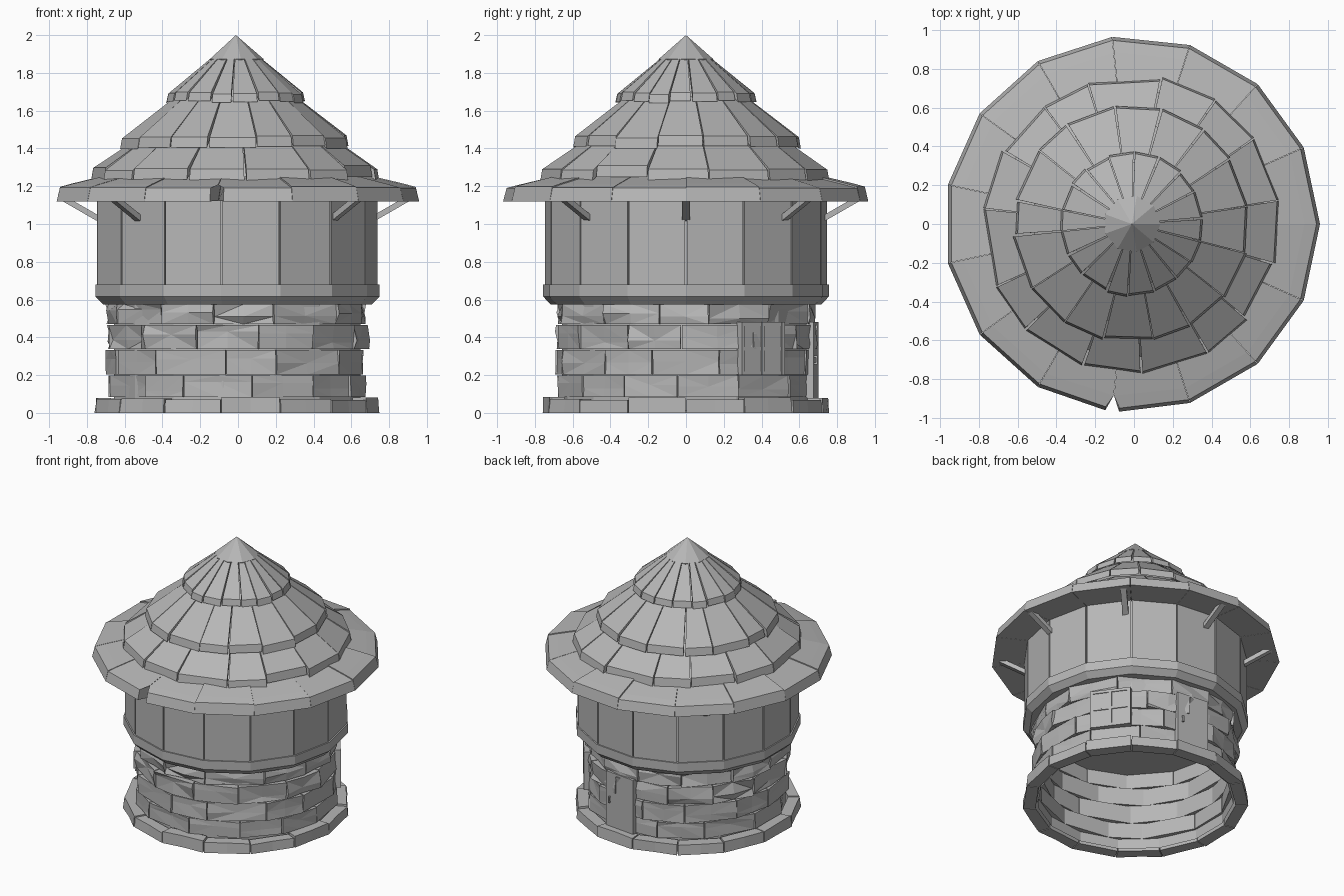
import bpy, bmesh, math, random
from mathutils import Vector, Matrix

random.seed(4)
cube = bpy.data.objects.get("Cube")
if cube:
    bpy.data.objects.remove(cube)

GREY = (0.47, 0.47, 0.47, 1)
mat = bpy.data.materials.new("plain_grey")
mat.use_nodes = True
mat.diffuse_color = GREY
mat.node_tree.nodes["Principled BSDF"].inputs["Base Color"].default_value = GREY

SIDES = 15
STEP = math.tau / SIDES
SHIFT = -0.011


def finish(name, bm):
    """Turn a bmesh into a flat shaded object."""
    bmesh.ops.recalc_face_normals(bm, faces=bm.faces)
    mesh = bpy.data.meshes.new(name)
    bm.to_mesh(mesh)
    bm.free()
    mesh.materials.append(mat)
    ob = bpy.data.objects.new(name, mesh)
    ob.location.x = SHIFT
    bpy.context.collection.objects.link(ob)
    return ob


def polar(a, r, z):
    return Vector((r * math.cos(a), r * math.sin(a), z))


def wedge(bm, a0, a1, profile, gap=0.003, flare=(0, 0), cuts=1, rough=0):
    """Block between two angles; profile is a closed (radius, height) loop.
    Flare widens the gaps at the outer edge, rough jitters the outer face."""
    outer = max(r for r, z in profile) - 0.03
    rows = []
    for i in range(cuts + 1):
        row = []
        for r, z in profile:
            g0, g1 = (gap + f * (r > outer) for f in flare)
            start = polar(a0 + g0 / r, r, z)
            end = polar(a1 - g1 / r, r, z)
            p = start.lerp(end, i / cuts)
            if rough and r > outer:
                p += polar(math.atan2(p.y, p.x), random.uniform(-rough, rough), 0)
            row.append(bm.verts.new(p))
        rows.append(row)
    n = len(profile)
    for a, b in zip(rows, rows[1:]):
        for j in range(n):
            k = (j + 1) % n
            bm.faces.new((a[j], a[k], b[k], b[j]))
    bm.faces.new(rows[0])
    bm.faces.new(rows[-1])


def box(bm, size, matrix):
    bmesh.ops.create_cube(bm, size=1, matrix=matrix @ Matrix.Diagonal((*size, 1)))


def frustum(bm, r0, r1, z0, z1, sides=SIDES, caps=True):
    """Cone section with one corner on the x axis."""
    ret = bmesh.ops.create_cone(bm, cap_ends=caps, segments=sides, radius1=r0, radius2=r1,
                                depth=z1 - z0)
    first = min(ret["verts"], key=lambda v: (v.co.z, abs(math.atan2(v.co.y, v.co.x))))
    turn = -math.atan2(first.co.y, first.co.x)
    move = Matrix.Translation((0, 0, (z0 + z1) / 2)) @ Matrix.Rotation(turn, 4, "Z")
    bmesh.ops.transform(bm, matrix=move, verts=ret["verts"])


# Foundation ring
bm = bmesh.new()
for k in range(SIDES):
    top = 0.08 + random.uniform(-0.015, 0.005)
    wedge(bm, k * STEP, (k + 1) * STEP, [(0.675, 0), (0.76, 0), (0.755, top), (0.675, top)],
          cuts=2, rough=0.005)
finish("foundation_ring", bm)

# Stone courses: bottom, top, radius, roughness
courses = [(0.08, 0.2, 0.684, 0.004), (0.2, 0.335, 0.69, 0.006),
           (0.335, 0.467, 0.694, 0.014), (0.467, 0.578, 0.686, 0.018)]
BLOCKS = 13
for c, (z0, z1, r, rough) in enumerate(courses):
    bm = bmesh.new()
    seams = [(k + 0.5 * (c % 2) + random.uniform(-0.15, 0.15)) * math.tau / BLOCKS
             for k in range(BLOCKS)]
    seams.append(seams[0] + math.tau)
    for a0, a1 in zip(seams, seams[1:]):
        out = r + random.uniform(-0.005, 0.005)
        wedge(bm, a0, a1, [(0.645, z0 + 0.003), (out, z0 + 0.003),
                           (out, (z0 + z1) / 2 + random.uniform(-0.03, 0.03)),
                           (out, z1 - 0.003), (0.645, z1 - 0.003)], cuts=2, rough=rough)
    bmesh.ops.triangulate(bm, faces=bm.faces)
    finish(f"stone_course_{c + 1}", bm)

# Mortar behind the stones
bm = bmesh.new()
frustum(bm, 0.66, 0.66, 0.01, 0.58, caps=False)
finish("mortar_core", bm)

# Floor slab with a chamfered underside
bm = bmesh.new()
frustum(bm, 0.72, 0.76, 0.575, 0.615)
frustum(bm, 0.76, 0.76, 0.615, 0.68)
finish("floor_slab", bm)

# Upper wall panels with a core behind the joints
bm = bmesh.new()
for k in range(SIDES):
    wedge(bm, k * STEP, (k + 1) * STEP,
          [(0.7, 0.675), (0.75, 0.675), (0.75, 1.16), (0.7, 1.16)], 0.004)
frustum(bm, 0.735, 0.735, 0.67, 1.16)
finish("upper_wall_panels", bm)

# Roof core that closes the gaps between shingles
bm = bmesh.new()
frustum(bm, 0.74, 0.54, 1.16, 1.38)
frustum(bm, 0.54, 0.1, 1.38, 1.84)
finish("roof_core", bm)

# Eave: one board per side, with a notch at the front
bm = bmesh.new()
notch = {10: (0, 0.035), 11: (0.035, 0)}
for k in range(SIDES):
    z = random.uniform(-0.005, 0.005)
    wedge(bm, k * STEP, (k + 1) * STEP,
          [(0.7, 1.13), (0.89, 1.123), (0.97, 1.12), (0.952, 1.193 + z),
           (0.89, 1.21 + z), (0.7, 1.255 + z)], 0.0008, notch.get(k, (0, 0)))
finish("roof_eave", bm)

# Shingle tiers: count, inner radius and height, outer radius, edge bottom and top
tiers = [("lower", 15, 0.52, 1.455, 0.765, 1.235, 1.295),
         ("middle", 16, 0.32, 1.675, 0.61, 1.405, 1.46),
         ("upper", 18, 0.1, 1.905, 0.37, 1.645, 1.69)]
for name, count, r_in, z_in, r_out, z_low, z_top in tiers:
    bm = bmesh.new()
    step = math.tau / count
    seams = [(k + 0.4 + random.uniform(-0.14, 0.14)) * step for k in range(count)]
    seams.append(seams[0] + math.tau)
    for a0, a1 in zip(seams, seams[1:]):
        d = random.uniform(-0.02, 0.015) * r_out
        lift = random.uniform(-0.006, 0.006) - d * 0.7
        wedge(bm, a0, a1, [(r_in, z_in - 0.05), (r_out + d, z_low + lift),
                           (r_out + d - 0.01, z_top + lift), (r_in, z_in)],
              0.002, (0, random.uniform(0, 0.01)))
    finish(f"{name}_shingles", bm)

# Roof cap
bm = bmesh.new()
frustum(bm, 0.135, 0.147, 1.85, 1.873, 9)
frustum(bm, 0.147, 0, 1.873, 2.0, 9)
finish("roof_cap", bm)

# Braces under the eave
bm = bmesh.new()
for deg in (0, 45, 90, 135, 180, 225, 315):
    a = math.radians(deg)
    lo, hi = polar(a, 0.73, 1.03), polar(a, 0.93, 1.145)
    tilt = math.atan2(hi.z - lo.z, 0.2)
    m = (Matrix.Translation((lo + hi) / 2) @ Matrix.Rotation(a, 4, "Z")
         @ Matrix.Rotation(-tilt, 4, "Y"))
    box(bm, ((hi - lo).length, 0.04, 0.03), m)
finish("eave_braces", bm)


def on_wall(deg, r, z):
    """Frame on the wall: x outward, y along the wall, z up."""
    a = math.radians(deg)
    return Matrix.Translation(polar(a, r, z)) @ Matrix.Rotation(a, 4, "Z")


# Window with four panes
bm = bmesh.new()
m = on_wall(36, 0.675, 0.34)
box(bm, (0.03, 0.27, 0.27), m)
for i in (-1, 0, 1):
    box(bm, (0.045, 0.02, 0.28), m @ Matrix.Translation((0, i * 0.13, 0)))
    box(bm, (0.042, 0.28, 0.02), m @ Matrix.Translation((0, 0, i * 0.13)))
finish("window", bm)

# Door with a handle
bm = bmesh.new()
m = on_wall(84, 0.672, 0.28)
box(bm, (0.04, 0.24, 0.4), m)
finish("door", bm)
bm = bmesh.new()
for z in (-0.018, 0.018):
    box(bm, (0.014, 0.01, 0.01), m @ Matrix.Translation((0.024, -0.085, z)))
box(bm, (0.008, 0.01, 0.046), m @ Matrix.Translation((0.033, -0.085, 0)))
finish("door_handle", bm)
